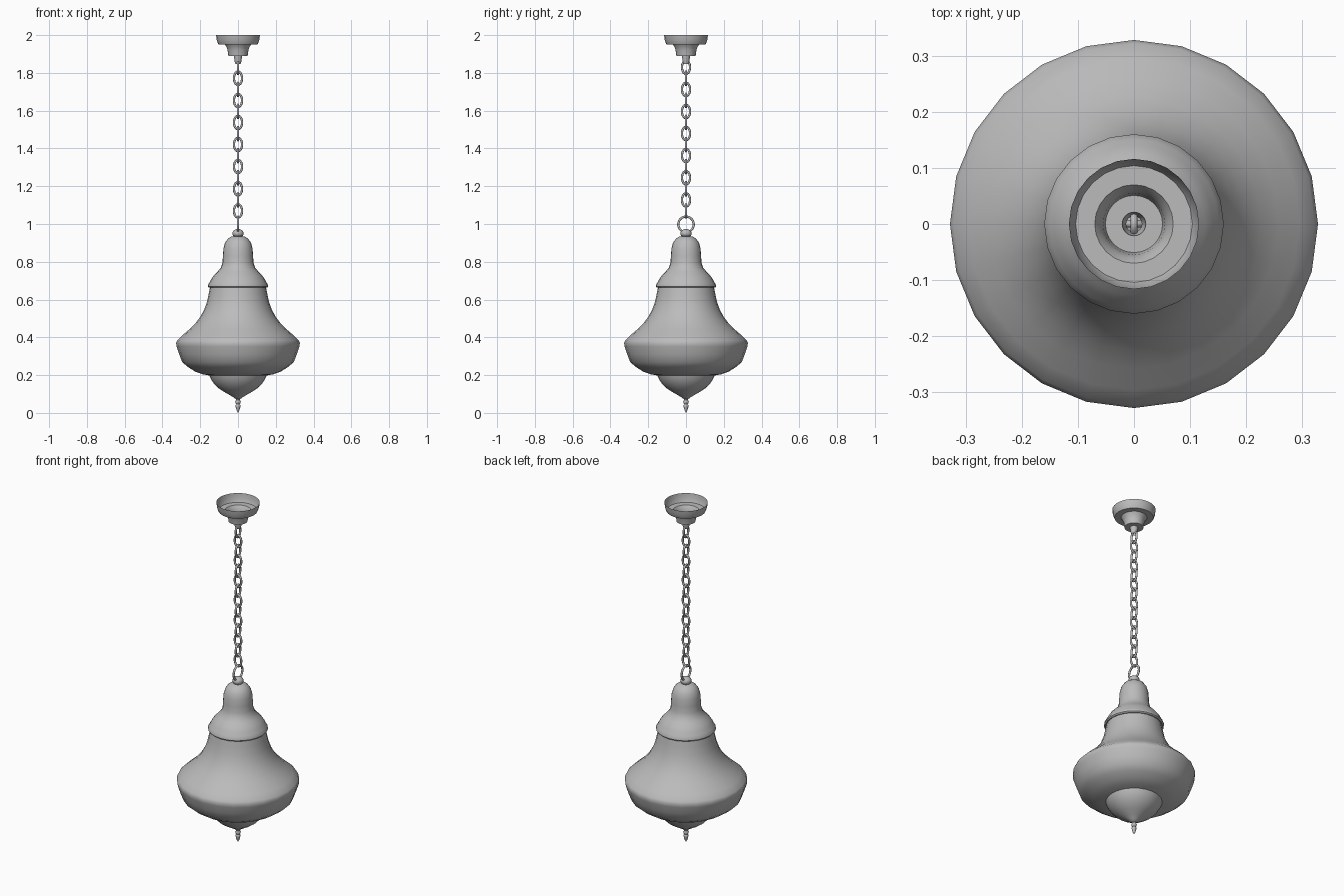
import bpy, bmesh, math

cube = bpy.data.objects.get("Cube")
if cube:
    bpy.data.objects.remove(cube)

SIDES = 24

metal = bpy.data.materials.new("plain grey")
metal.use_nodes = True
grey = (0.5, 0.5, 0.5, 1)
metal.diffuse_color = grey
metal.node_tree.nodes["Principled BSDF"].inputs["Base Color"].default_value = grey


def finish(name, bm, angle=40):
    mesh = bpy.data.meshes.new(name)
    bm.to_mesh(mesh)
    bm.free()
    obj = bpy.data.objects.new(name, mesh)
    bpy.context.collection.objects.link(obj)
    mesh.materials.append(metal)
    bpy.ops.object.select_all(action="DESELECT")
    obj.select_set(True)
    bpy.context.view_layer.objects.active = obj
    bpy.ops.object.shade_smooth_by_angle(angle=math.radians(angle))
    return obj


def lathe(name, profile, sides=SIDES):
    """Turn a top-to-bottom list of (radius, height) round the z axis."""
    bm = bmesh.new()
    rings = []
    for r, z in profile:
        rings.append([bm.verts.new((r * math.cos(math.tau * i / sides),
                                    r * math.sin(math.tau * i / sides), z))
                      for i in range(sides)])
    for upper, lower in zip(rings, rings[1:]):
        for i in range(sides):
            j = (i + 1) % sides
            bm.faces.new((upper[i], lower[i], lower[j], upper[j]))
    bmesh.ops.remove_doubles(bm, verts=bm.verts, dist=0.00001)
    return finish(name, bm)


def link(name, z, radius, wire, stretch, sideways, around=20, tube=8):
    """Oval wire loop standing upright, its wire equally thick all round."""
    bm = bmesh.new()
    grid = []
    for i in range(around):
        a = math.tau * i / around
        row = []
        for k in range(tube):
            b = math.tau * k / tube
            r = radius + wire * math.cos(b)
            across, depth = r * math.cos(a), wire * math.sin(b)
            up = z + (r + stretch) * math.sin(a)
            row.append(bm.verts.new((depth, across, up) if sideways
                                    else (across, -depth, up)))
        grid.append(row)
    for i in range(around):
        n = (i + 1) % around
        for k in range(tube):
            m = (k + 1) % tube
            bm.faces.new((grid[i][k], grid[n][k], grid[n][m], grid[i][m]))
    bmesh.ops.recalc_face_normals(bm, faces=bm.faces)
    return finish(name, bm, 60)


# Ceiling canopy: an open stepped cup with a short tube below
lathe("ceiling_canopy", [
    (0.116, 2.0), (0.113, 1.975), (0.106, 1.955), (0.104, 1.951),
    (0.07, 1.951), (0.061, 1.938), (0.055, 1.92), (0.051, 1.89),
    (0.021, 1.89), (0.019, 1.865), (0.014, 1.848)])

# Chain: links alternate a quarter turn, the last one is a bigger ring
for n in range(14):
    link(f"chain_link_{n + 1}", 1.83 - n * 0.0585, 0.0215, 0.006, 0.014,
         n % 2 == 0)
link("hanging_ring", 0.998, 0.041, 0.006, 0, True, 24)

# Ball that the ring passes through
lathe("top_ball", [(0.03 * math.sin(math.pi * i / 8),
                    0.95 + 0.024 * math.cos(math.pi * i / 8))
                   for i in range(9)], 16)

# Bell-shaped cap with a rolled lower lip
lathe("cap", [
    (0, 0.938), (0.035, 0.934), (0.054, 0.922), (0.069, 0.9), (0.077, 0.87),
    (0.08, 0.83), (0.082, 0.795), (0.091, 0.768), (0.108, 0.748),
    (0.126, 0.73), (0.141, 0.71), (0.151, 0.69), (0.16, 0.676),
    (0.16, 0.669), (0.154, 0.663), (0.145, 0.663)])

# Flared shade, curling under at the belly
lathe("shade", [
    (0.148, 0.668), (0.155, 0.63), (0.165, 0.585), (0.18, 0.545),
    (0.2, 0.508), (0.226, 0.474), (0.258, 0.442), (0.295, 0.41),
    (0.322, 0.384), (0.328, 0.37), (0.325, 0.352), (0.311, 0.31),
    (0.295, 0.268), (0.265, 0.243), (0.226, 0.218), (0.185, 0.204),
    (0.145, 0.197)])

# Bottom bowl and pointed finial
lathe("bottom_bowl", [
    (0.152, 0.2), (0.145, 0.182), (0.13, 0.158), (0.107, 0.134),
    (0.08, 0.115), (0.05, 0.098), (0.025, 0.083), (0.012, 0.073), (0, 0.072)])
lathe("finial", [
    (0, 0.08), (0.012, 0.077), (0.01, 0.068), (0.015, 0.06), (0.014, 0.053),
    (0.009, 0.046), (0.013, 0.04), (0.012, 0.03), (0.007, 0.012), (0, 0)], 12)
